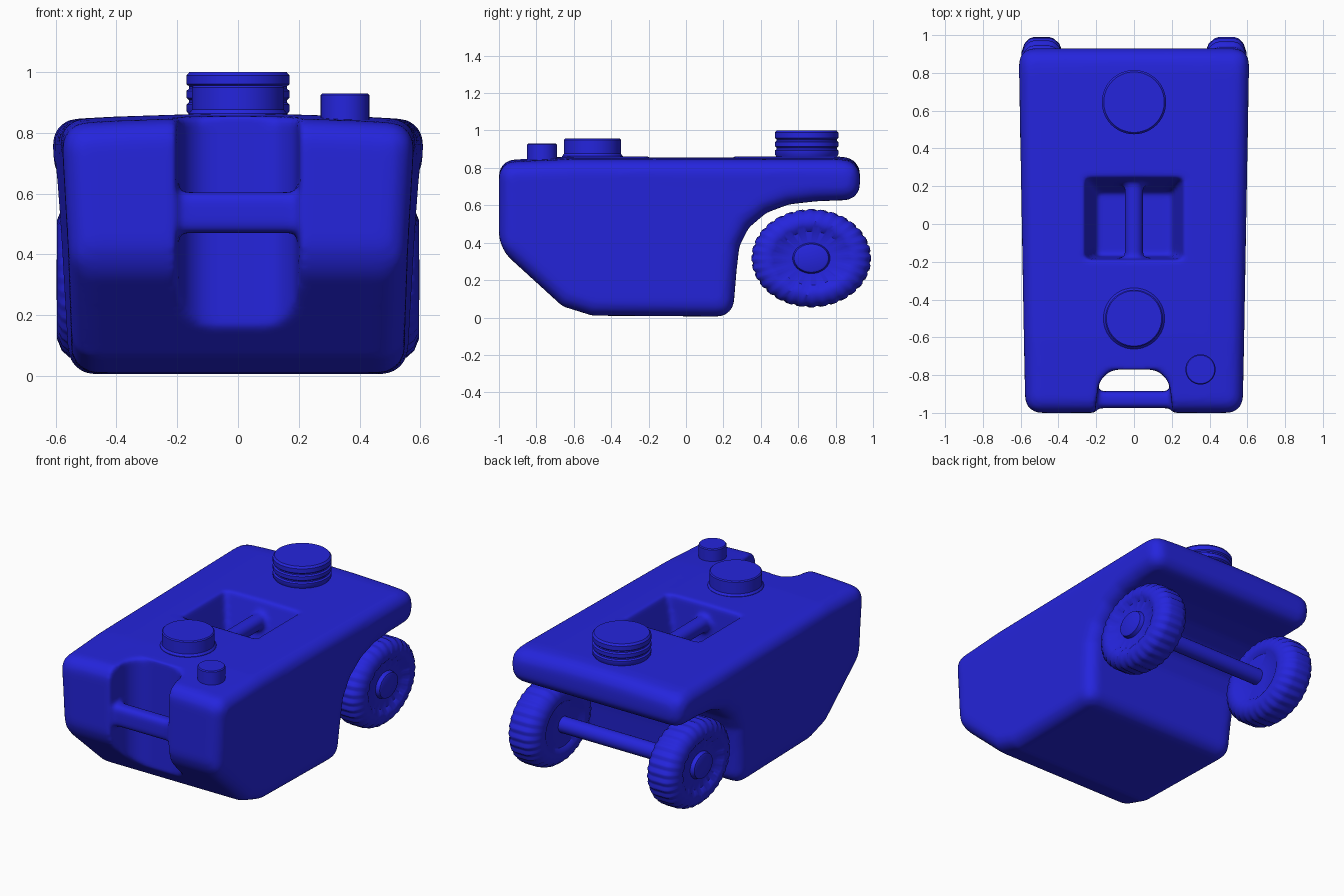
import bpy, bmesh
from math import pi, cos, sin, radians
from mathutils import Matrix

cube = bpy.data.objects.get("Cube")
if cube:
    bpy.data.objects.remove(cube, do_unlink=True)

BLUE = (0.018, 0.018, 0.72, 1)
blue = bpy.data.materials.new("blue plastic")
blue.use_nodes = True
blue.diffuse_color = BLUE
blue.node_tree.nodes["Principled BSDF"].inputs["Base Color"].default_value = BLUE


def finish(name, bm, matrix=Matrix(), angle=35):
    """Turn a bmesh into a shaded, coloured object."""
    bmesh.ops.transform(bm, matrix=matrix, verts=bm.verts)
    bmesh.ops.recalc_face_normals(bm, faces=bm.faces)
    mesh = bpy.data.meshes.new(name)
    bm.to_mesh(mesh)
    bm.free()
    mesh.materials.append(blue)
    obj = bpy.data.objects.new(name, mesh)
    bpy.context.collection.objects.link(obj)
    activate(obj)
    bpy.ops.object.shade_smooth_by_angle(angle=radians(angle))
    return obj


def activate(obj):
    bpy.ops.object.select_all(action="DESELECT")
    obj.select_set(True)
    bpy.context.view_layer.objects.active = obj


def skin(rings):
    """Join equal closed rings of points and cap both ends."""
    bm = bmesh.new()
    loops = [[bm.verts.new(p) for p in ring] for ring in rings]
    n = len(loops[0])
    for a, b in zip(loops, loops[1:]):
        for i in range(n):
            j = (i + 1) % n
            bm.faces.new((a[i], a[j], b[j], b[i]))
    bm.faces.new(loops[0])
    bm.faces.new(loops[-1])
    return bm


def lathe(name, profile, matrix, segments=48, ripple=None):
    """Revolve (radius, height) points round z."""
    rings = []
    for k, (r, h) in enumerate(profile):
        ring = []
        for s in range(segments):
            a = 2 * pi * s / segments
            q = r * (ripple(k, s) if ripple else 1)
            ring.append((q * cos(a), q * sin(a), h))
        rings.append(ring)
    return finish(name, skin(rings), matrix)


def block(name, x, y, z, bevel=0.03):
    """Rounded box from half width and ranges."""
    bm = bmesh.new()
    bmesh.ops.create_cube(bm, size=1)
    size = (2 * x, y[1] - y[0], z[1] - z[0])
    bmesh.ops.scale(bm, vec=size, verts=bm.verts)
    bmesh.ops.bevel(bm, geom=bm.edges[:], offset=bevel, segments=4,
                    profile=0.5, affect="EDGES")
    return finish(name, bm, Matrix.Translation((0, sum(y) / 2, sum(z) / 2)))


def combine(body, other, operation):
    mod = body.modifiers.new(operation, "BOOLEAN")
    mod.operation, mod.solver, mod.object = operation, "EXACT", other
    activate(body)
    bpy.ops.object.modifier_apply(modifier=mod.name)
    bpy.data.objects.remove(other, do_unlink=True)


# Tank body: side outline swept across, tapered, with a crowned top
outline = [(-1, .845), (-1, .37), (-.66, .06), (-.5, .01), (.25, .005),
           (.27, .25), (.285, .38), (.335, .48), (.43, .56), (.55, .605),
           (.7, .622), (.93, .63), (.93, .85), (.8, .862), (-.6, .862)]
rings = []
for step in range(-3, 4):
    u = step / 3
    rings.append([(u * (.552 + .055 * z + .018 * y), y,
                   z - (.02 * u * u if z > .8 else 0)) for y, z in outline])
body = finish("tank_body", skin(rings))
bevel = body.modifiers.new("rounding", "BEVEL")
bevel.width, bevel.segments = .08, 5
bevel.limit_method, bevel.angle_limit = "ANGLE", radians(30)
bevel.use_clamp_overlap = False
activate(body)
bpy.ops.object.modifier_apply(modifier=bevel.name)

# Arched slot through the nose
arch = [(.215, -1.1)]
arch += [(.08 + .115 * cos(t * pi / 12), -.9 + .13 * sin(t * pi / 12)) for t in range(7)]
arch += [(-x, y) for x, y in reversed(arch)]
slot = finish("slot_cutter", skin([[(x, y, z) for x, y in arch] for z in (-.2, 1.1)]))
combine(body, slot, "DIFFERENCE")


# Tapered pocket in the top
def rect(x, front, back, z):
    return [(-x, front, z), (x, front, z), (x, back, z), (-x, back, z)]


pocket = finish("pocket_cutter", skin([rect(.2, -.17, .17, .6), rect(.265, -.19, .25, .87),
                                       rect(.265, -.19, .25, 1)]))
combine(body, pocket, "DIFFERENCE")

# Grip bars across the slot and the pocket
combine(body, block("front_grip", .24, (-.975, -.885), (.47, .605)), "UNION")
bar = lathe("pocket_grip", [(.05, -.24), (.05, .24)],
            Matrix.Translation((0, .03, .745)) @ Matrix.Rotation(pi / 2, 4, "X"), 24)
combine(body, bar, "UNION")

# Soft moulded edges
remesh = body.modifiers.new("moulded skin", "REMESH")
remesh.mode, remesh.voxel_size, remesh.use_smooth_shade = "VOXEL", .014, True
soften = body.modifiers.new("soft edges", "SMOOTH")
soften.factor, soften.iterations = .5, 8

# Caps and filler
lathe("rear_cap", [(.15, -.04), (.16, 0), (.17, .015), (.17, .035), (.161, .042), (.161, .05),
                   (.17, .057), (.17, .08), (.161, .087), (.161, .095), (.17, .102),
                   (.17, .13), (.16, .142)], Matrix.Translation((0, .645, .858)), 64)
lathe("front_cap", [(.162, -.04), (.162, .005), (.152, .018), (.152, .092), (.146, .098)],
      Matrix.Translation((0, -.5, .858)), 64)
lathe("small_cap", [(.08, -.05), (.08, .072), (.075, .078)],
      Matrix.Translation((.352, -.77, .852)), 40)

# Wheels: slightly flattened, with lugs on the tread and a scalloped rim
tyre = [(.06, .395), (.17, .395), (.195, .38), (.24, .378), (.285, .395), (.312, .425),
        (.32, .45), (.32, .53), (.312, .555), (.285, .58), (.24, .595), (.2, .59),
        (.175, .572), (.1, .568), (.092, .592), (.08, .597)]


def lugs(k, s):
    if 4 <= k <= 9:
        return 1 - .025 * (s % 4 > 1)
    if k == 11:
        return 1 + .05 * (s % 8 > 3)
    return 1


SQUASH = Matrix.Diagonal((1, 1, .82, 1))
for side, name in ((1, "left_wheel"), (-1, "right_wheel")):
    place = (Matrix.Translation((0, .67, .317)) @ SQUASH
             @ Matrix.Rotation(side * pi / 2, 4, "Y"))
    lathe(name, tyre, place, 128, lugs)

# Axle
lathe("axle", [(.05, -.42), (.05, .42)],
      Matrix.Translation((0, .67, .317)) @ Matrix.Rotation(pi / 2, 4, "Y"), 32)
